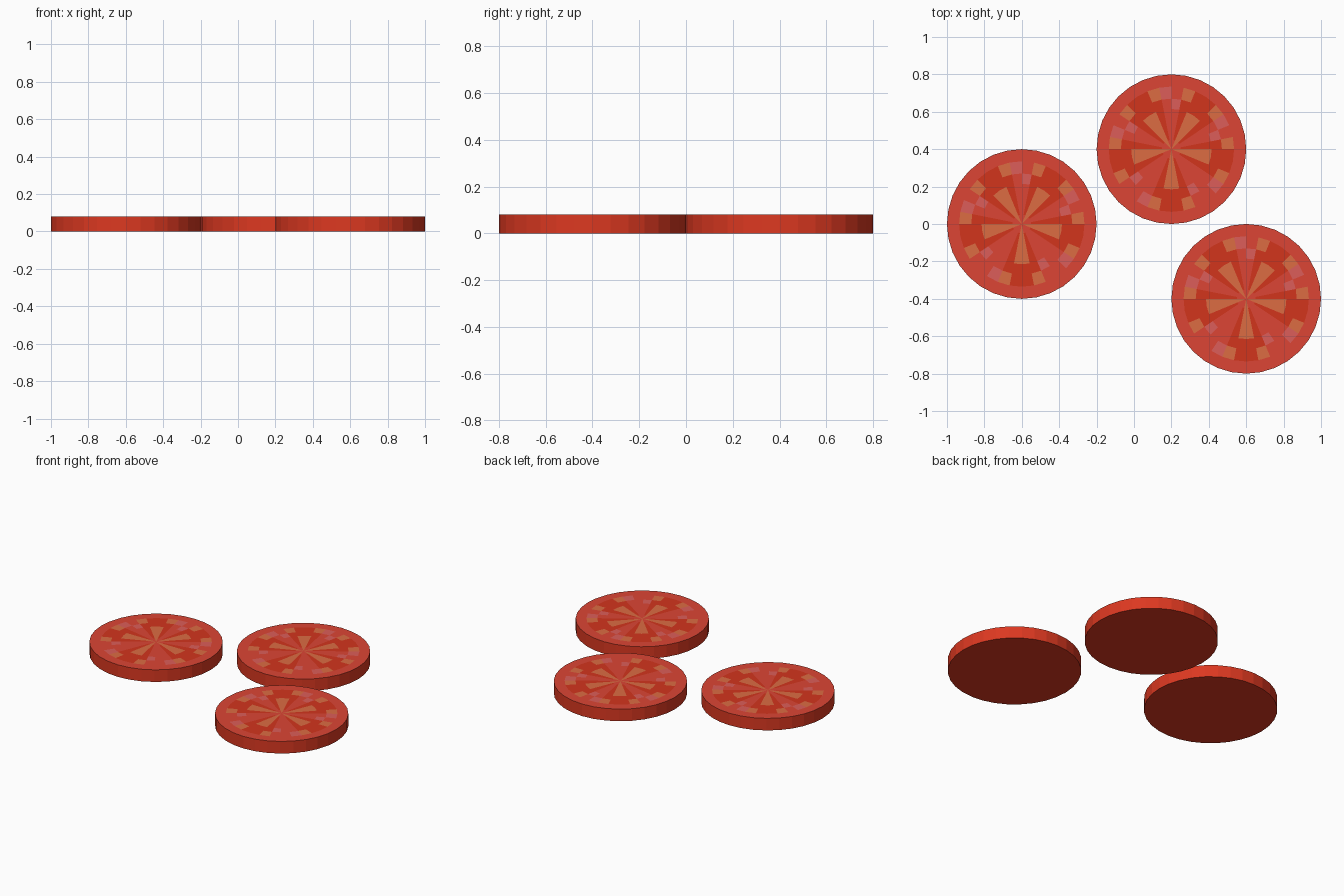
import bpy, bmesh
from math import cos, sin, pi

if "Cube" in bpy.data.objects:
    bpy.data.objects.remove(bpy.data.objects["Cube"])

R, H, N = 0.4, 0.08, 32
RINGS = [0.05, 0.215, 0.27, 0.335, R]   # core, wedge tip, seed start, seed end, skin
WEDGES = [4, 10, 16, 23, 30]            # first segment of each two-segment flesh wedge


def material(name, rgb):
    m = bpy.data.materials.new(name)
    m.diffuse_color = (*rgb, 1)
    m.use_nodes = True
    m.node_tree.nodes["Principled BSDF"].inputs["Base Color"].default_value = m.diffuse_color
    return m


mats = [material("skin_side", (0.72, 0.04, 0.015)),
        material("flesh", (0.72, 0.06, 0.035)),
        material("pulp", (0.65, 0.035, 0.012)),
        material("seed", (0.72, 0.15, 0.055)),
        material("pale_seed", (0.72, 0.11, 0.10))]


def colour(ring, seg):
    """Material index of a cut-face cell."""
    if ring == 4:
        return 1
    for w in WEDGES:
        d = (seg - w) % N
        if d in (0, 1):                       # wedge, then a pair of seeds
            return 3 if ring < 2 else 2
        if d in (2, N - 1):                   # pulp pocket beside the wedge
            return (3 if ring == 3 else 2) if ring else 1
        if d == 3 and ring in (2, 3):         # pale seeds between pockets
            return 4 if ring == 2 else 1
        if d == N - 2 and ring == 3:
            return 4
    return 1


def tomato_slice(name, x, y):
    bm = bmesh.new()

    def loop(r, z):
        return [bm.verts.new((r * cos(2 * pi * i / N), r * sin(2 * pi * i / N), z))
                for i in range(N)]

    # Patterned cut face
    loops = [loop(r, H) for r in RINGS]
    centre = bm.verts.new((0, 0, H))
    base = loop(R, 0)
    for i in range(N):
        j = (i + 1) % N
        bm.faces.new((centre, loops[0][i], loops[0][j])).material_index = colour(0, i)
        for k in range(1, len(RINGS)):
            a, b = loops[k - 1], loops[k]
            bm.faces.new((a[i], b[i], b[j], a[j])).material_index = colour(k, i)
        # Skin wall
        bm.faces.new((base[i], base[j], loops[-1][j], loops[-1][i]))
    bm.faces.new(base[::-1])
    me = bpy.data.meshes.new(name)
    bm.to_mesh(me)
    bm.free()
    for m in mats:
        me.materials.append(m)
    ob = bpy.data.objects.new(name, me)
    ob.location = (x, y, 0)
    bpy.context.collection.objects.link(ob)


for n, (x, y) in enumerate([(-0.6, 0), (0.2, 0.4), (0.6, -0.4)], 1):
    tomato_slice(f"tomato_slice_{n}", x, y)
